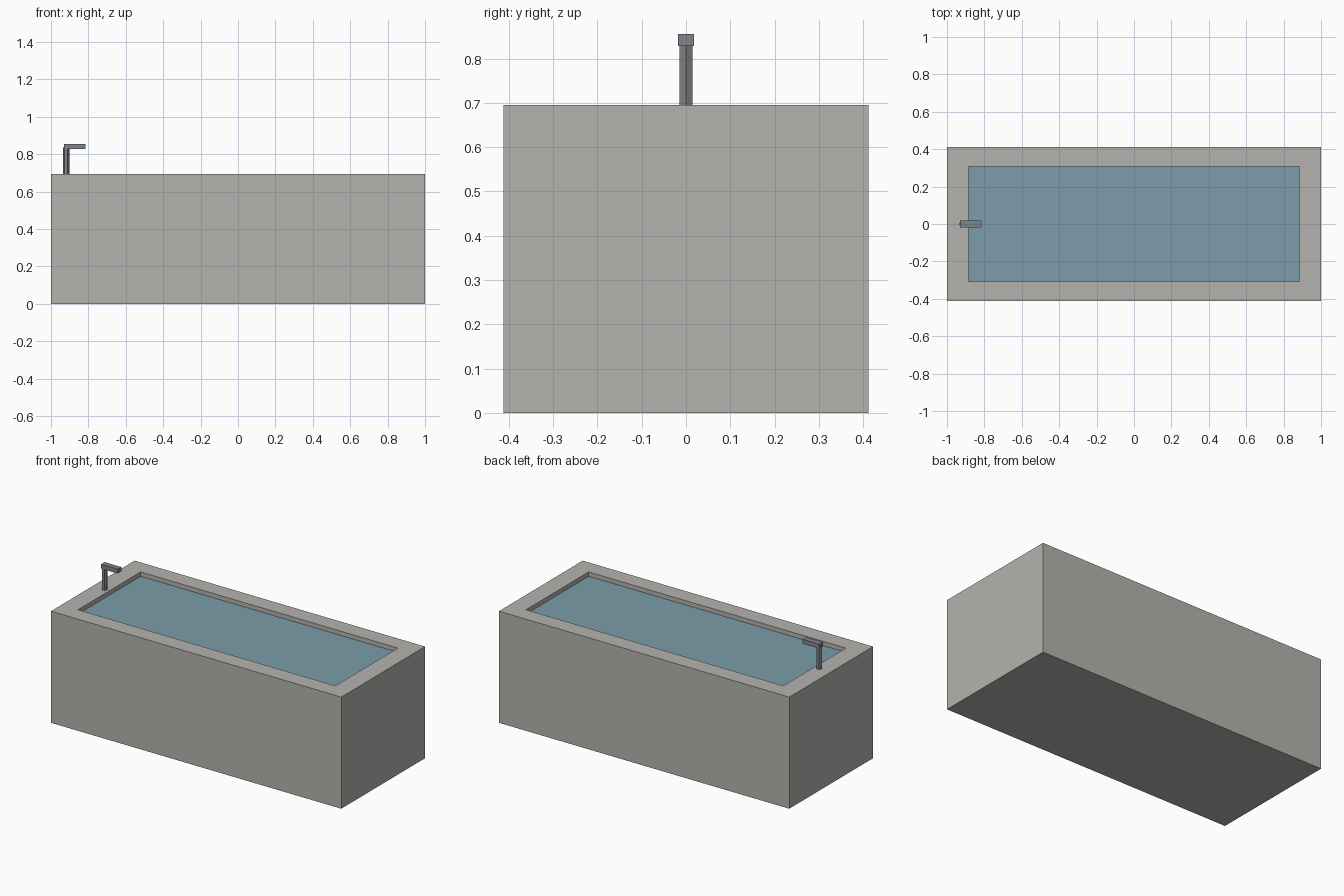
import bpy
import bmesh
from mathutils import Matrix, Vector

cube = bpy.data.objects.get("Cube")
if cube:
    bpy.data.objects.remove(cube, do_unlink=True)


def material(name, rgb):
    mat = bpy.data.materials.new(name)
    mat.use_nodes = True
    mat.diffuse_color = (*rgb, 1)
    mat.node_tree.nodes["Principled BSDF"].inputs["Base Color"].default_value = (*rgb, 1)
    return mat


stone = material("warm grey stone", (0.46, 0.45, 0.42))
water_blue = material("water blue", (0.20, 0.34, 0.40))
metal = material("dark grey metal", (0.22, 0.23, 0.25))


def finish(name, bm, mat):
    bmesh.ops.recalc_face_normals(bm, faces=bm.faces)
    mesh = bpy.data.meshes.new(name)
    bm.to_mesh(mesh)
    bm.free()
    mesh.materials.append(mat)
    obj = bpy.data.objects.new(name, mesh)
    bpy.context.collection.objects.link(obj)
    return obj


def box(low, high):
    low, high = Vector(low), Vector(high)
    bm = bmesh.new()
    matrix = Matrix.Translation((low + high) / 2) @ Matrix.Diagonal((*(high - low), 1))
    bmesh.ops.create_cube(bm, size=1, matrix=matrix)
    return bm


LENGTH, WIDTH, HEIGHT = 1.0, 0.412, 0.695
INNER_X, INNER_Y = 0.886, 0.308
WATER, FLOOR = 0.668, 0.12

# Tub: a block whose top is inset to a rim and pushed down into a basin
bm = box((-LENGTH, -WIDTH, 0), (LENGTH, WIDTH, HEIGHT))
top = max(bm.faces, key=lambda f: f.calc_center_median().z)
bmesh.ops.inset_individual(bm, faces=[top], thickness=0.1)
for v in top.verts:
    v.co.x = INNER_X if v.co.x > 0 else -INNER_X
    v.co.y = INNER_Y if v.co.y > 0 else -INNER_Y
basin = bmesh.ops.extrude_discrete_faces(bm, faces=[top])["faces"][0]
for v in basin.verts:
    v.co.z = FLOOR
finish("tub", bm, stone)

# Water: a thin sheet just below the rim
finish("water", box((-INNER_X, -INNER_Y, WATER - 0.008), (INNER_X, INNER_Y, WATER)), water_blue)

# Tap: six-sided post with a square spout reaching over the water
bm = bmesh.new()
bmesh.ops.create_cone(bm, cap_ends=True, segments=6, radius1=0.0173, radius2=0.0173, depth=0.145,
                      matrix=Matrix.Translation((-0.919, 0, 0.7625)) @ Matrix.Rotation(1.5708, 4, "Z"))
finish("tap_post", bm, metal)
finish("tap_spout", box((-0.931, -0.0175, 0.828), (-0.816, 0.0175, 0.855)), metal)
